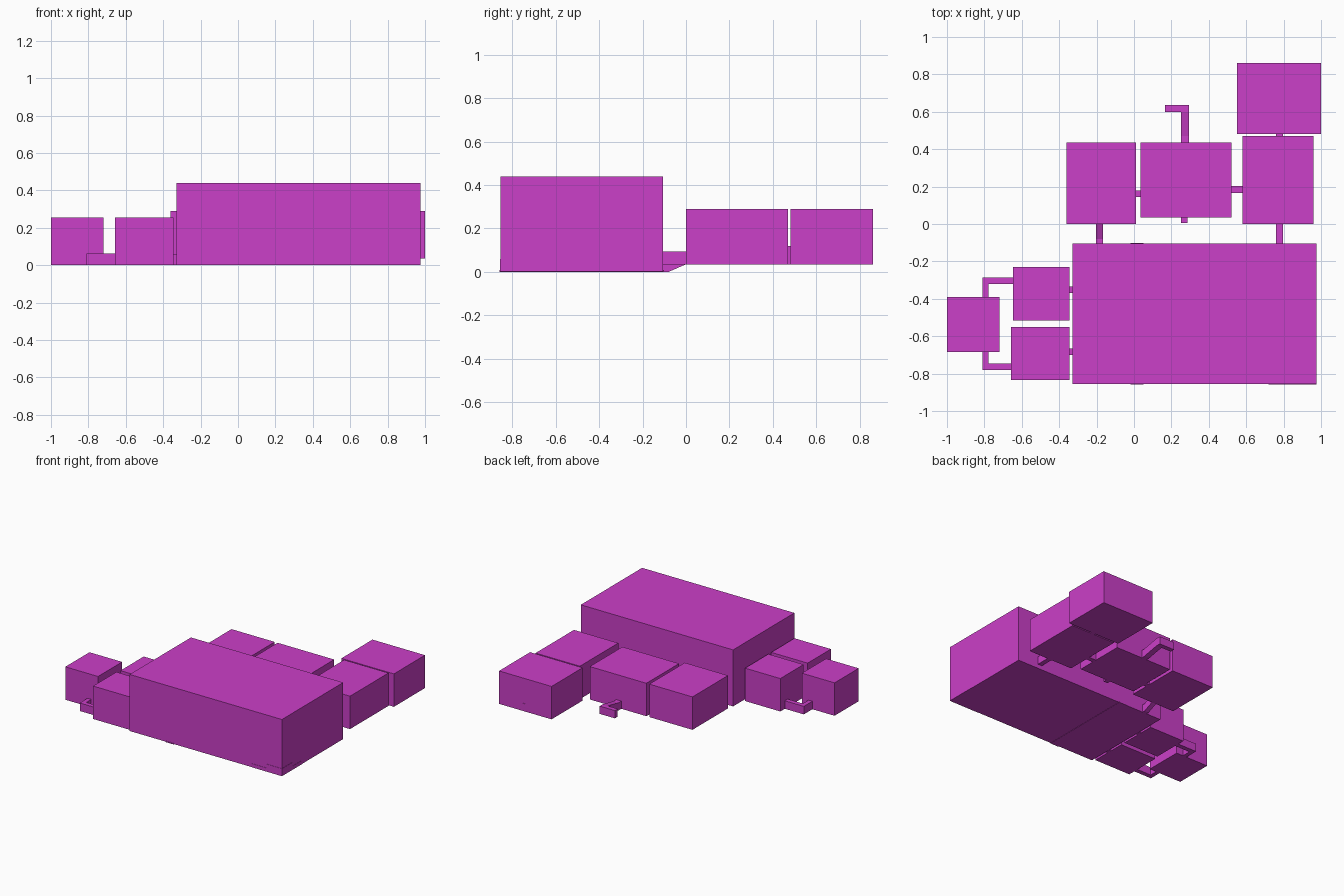
import bpy
import bmesh

if "Cube" in bpy.data.objects:
    bpy.data.objects.remove(bpy.data.objects["Cube"])

mat = bpy.data.materials.new("magenta")
mat.diffuse_color = (0.6, 0.05, 0.58, 1)
mat.use_nodes = True
mat.node_tree.nodes["Principled BSDF"].inputs["Base Color"].default_value = mat.diffuse_color


def finish(name, bm):
    bmesh.ops.recalc_face_normals(bm, faces=bm.faces)
    me = bpy.data.meshes.new(name)
    bm.to_mesh(me)
    bm.free()
    me.materials.append(mat)
    ob = bpy.data.objects.new(name, me)
    bpy.context.collection.objects.link(ob)
    return ob


def box(name, x0, x1, y0, y1, z0, z1, slope=0.0):
    """Box between two corners; slope lifts the +y end."""
    bm = bmesh.new()
    bmesh.ops.create_cube(bm, size=1)
    for v in bm.verts:
        far = v.co.y > 0
        v.co = (x1 if v.co.x > 0 else x0, y1 if far else y0,
                (z1 if v.co.z > 0 else z0) + (slope if far else 0))
    return finish(name, bm)


def prism(name, outline, z0, z1):
    """Vertical extrusion of a plan outline."""
    bm = bmesh.new()
    face = bm.faces.new([bm.verts.new((x, y, z0)) for x, y in outline])
    ext = bmesh.ops.extrude_face_region(bm, geom=[face])
    for v in ext["geom"]:
        if isinstance(v, bmesh.types.BMVert):
            v.co.z = z1
    return finish(name, bm)


UP = 0.035   # floor of the raised back wing
H = 0.06     # passage height

# Great hall with the floor details that just break through its walls
box("main_hall", -0.33, 0.975, -0.855, -0.105, 0.002, 0.44)
box("hall_floor_channel", -0.02, 0.05, -0.858, -0.101, 0, 0.008)
box("hall_corner_platform", 0.72, 0.977, -0.857, -0.61, 0.002, 0.03)
box("hall_corner_step", 0.84, 0.977, -0.857, -0.72, 0.03, 0.06)

# Raised back rooms
for name, x0, x1, y0, y1 in (
        ("back_left_room", -0.36, 0.01, 0, 0.435),
        ("back_middle_room", 0.035, 0.52, 0.035, 0.435),
        ("back_right_room", 0.58, 0.96, 0, 0.47),
        ("far_back_room", 0.55, 1.0, 0.48, 0.86)):
    box(name, x0, x1, y0, y1, UP, 0.29)

# Low side rooms
for name, x0, x1, y0, y1 in (
        ("side_back_room", -0.647, -0.345, -0.515, -0.23),
        ("side_front_room", -0.657, -0.345, -0.835, -0.55),
        ("side_end_room", -1.0, -0.72, -0.685, -0.39)):
    box(name, x0, x1, y0, y1, 0, 0.255)

# Straight passages between back rooms
for name, x0, x1, y0, y1 in (
        ("left_middle_passage", 0.01, 0.035, 0.145, 0.18),
        ("middle_right_passage", 0.52, 0.58, 0.167, 0.202),
        ("middle_front_stub", 0.25, 0.285, 0.005, 0.035),
        ("right_hall_passage", 0.76, 0.797, -0.105, 0)):
    box(name, x0, x1, y0, y1, UP, UP + H)
box("right_far_passage", 0.76, 0.797, 0.47, 0.48, UP, 0.12)
box("far_back_door", 0.763, 0.797, 0.86, 0.861, UP, UP + H)

# Ramp from the hall up to the back left room
box("ramp_landing", -0.202, -0.165, -0.105, -0.08, 0, H)
box("ramp", -0.202, -0.165, -0.08, 0, 0, H, slope=UP)

# Hooked passage rising behind the middle room
box("hook_door", 0.25, 0.293, 0.435, 0.47, UP, UP + H)
box("hook_slope", 0.25, 0.295, 0.47, 0.6, UP, UP + H, slope=0.025)
box("hook_end", 0.165, 0.295, 0.6, 0.635, UP + 0.025, UP + 0.025 + H)

# Passages from the side rooms to the hall
for name, y in (("side_back_hall_passage", -0.37), ("side_front_hall_passage", -0.7)):
    box(name, -0.345, -0.33, y, y + 0.035, 0, H)

# L-shaped passages around the end room
for name, y_in, y_mid, y_out in (
        ("side_back_corridor", -0.39, -0.32, -0.285),
        ("side_front_corridor", -0.685, -0.745, -0.78)):
    prism(name, [(-0.81, y_in), (-0.81, y_out), (-0.645, y_out),
                 (-0.645, y_mid), (-0.778, y_mid), (-0.778, y_in)], 0, 0.062)
